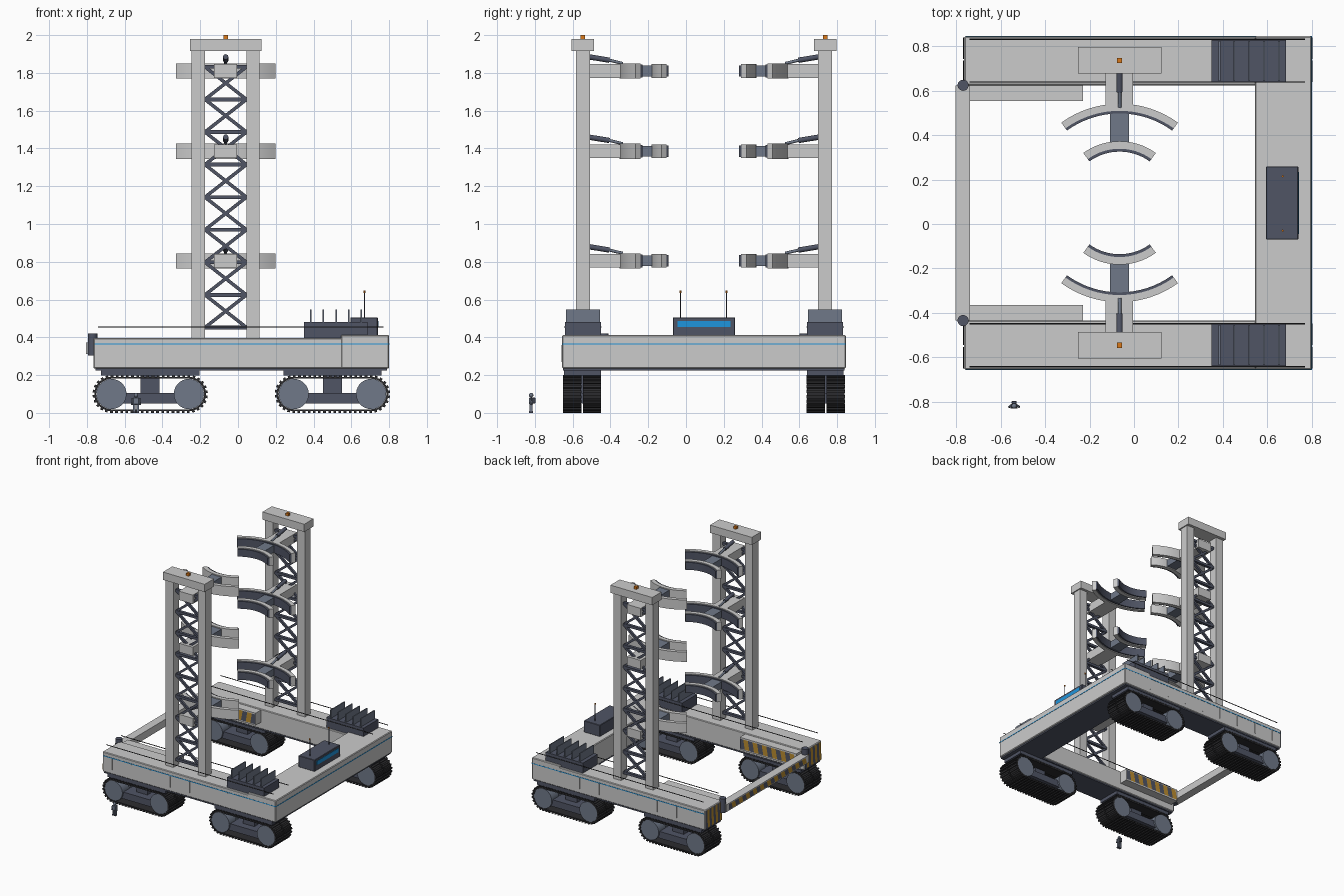
import bpy, bmesh, math
from mathutils import Matrix, Vector

if "Cube" in bpy.data.objects:
    bpy.data.objects.remove(bpy.data.objects["Cube"])

YC, TX = 0.095, -0.065          # mirror plane in y, tower centre in x


def material(name, rgb):
    m = bpy.data.materials.new(name)
    m.diffuse_color = (*rgb, 1)
    m.use_nodes = True
    m.node_tree.nodes["Principled BSDF"].inputs["Base Color"].default_value = m.diffuse_color
    return m


SLATE = material("slate", (.08, .09, .13))
STEEL = material("steel_blue", (.16, .19, .25))
BLACK = material("black", (.025, .025, .028))
BLUE = material("blue", (.013, .3, .72))
ORANGE = material("orange", (.7, .19, .01))
YELLOW = material("yellow", (.5, .27, .03))


def finish(name, bm, mat=None, smooth=False):
    bmesh.ops.recalc_face_normals(bm, faces=bm.faces)
    me = bpy.data.meshes.new(name)
    bm.to_mesh(me)
    bm.free()
    ob = bpy.data.objects.new(name, me)
    bpy.context.collection.objects.link(ob)
    if mat:
        me.materials.append(mat)
    if smooth:
        bpy.ops.object.select_all(action='DESELECT')
        ob.select_set(True)
        bpy.context.view_layer.objects.active = ob
        bpy.ops.object.shade_smooth_by_angle(angle=math.radians(35))
    return ob


def add_box(bm, c, size, rot=Matrix()):
    bmesh.ops.create_cube(bm, size=1, matrix=Matrix.Translation(c) @ rot @ Matrix.Diagonal((*size, 1)))


def box(name, x0, x1, y0, y1, z0, z1, mat=None, bevel=0):
    bm = bmesh.new()
    add_box(bm, ((x0 + x1) / 2, (y0 + y1) / 2, (z0 + z1) / 2), (x1 - x0, abs(y1 - y0), z1 - z0))
    if bevel:
        bmesh.ops.bevel(bm, geom=bm.edges[:], offset=bevel, segments=1, affect='EDGES')
    return finish(name, bm, mat)


def rod(name, a, b, r, mat=None, segs=16):
    a, b = Vector(a), Vector(b)
    bm = bmesh.new()
    m = Matrix.Translation((a + b) / 2) @ (b - a).to_track_quat('Z', 'Y').to_matrix().to_4x4()
    bmesh.ops.create_cone(bm, cap_ends=True, segments=segs, radius1=r, radius2=r, depth=(b - a).length, matrix=m)
    return finish(name, bm, mat, True)


def band(name, outer, inner, offset, mat=None, closed=False):
    """Solid between two matching point rows, swept by offset."""
    bm = bmesh.new()
    n = len(outer)
    o, i = [bm.verts.new(p) for p in outer], [bm.verts.new(p) for p in inner]
    faces = [bm.faces.new((o[k], o[(k + 1) % n], i[(k + 1) % n], i[k])) for k in range(n if closed else n - 1)]
    ext = bmesh.ops.extrude_face_region(bm, geom=faces, use_keep_orig=True)
    bmesh.ops.translate(bm, vec=offset, verts=[v for v in ext['geom'] if isinstance(v, bmesh.types.BMVert)])
    return finish(name, bm, mat, True)


def arc(name, r0, r1, s, z, h, mat=None):
    angs = [math.radians(-36 + 72 * k / 16) for k in range(17)]
    row = lambda r: [(TX + r * math.sin(t), YC + s * r * math.cos(t), z - h) for t in angs]
    band(name, row(r1), row(r0), (0, 0, 2 * h), mat)


def stadium(xc, half, r, y, zc):
    pts = []
    for sx, start in ((1, -90), (-1, 90)):
        for k in range(13):
            t = math.radians(start + 15 * k)
            pts.append((xc + sx * half + r * math.cos(t), y, zc + r * math.sin(t)))
    return pts


def hazard(name, axis, fixed, lo, hi, z0, z1, n):
    """Alternating slanted stripes on a plate facing x or y."""
    for mat, par in ((YELLOW, 0), (SLATE, 1)):
        bm = bmesh.new()
        w = (hi - lo) / n
        for k in range(par, n, 2):
            sl = w * .35
            q = [(lo + k * w, z0), (lo + (k + 1) * w, z0), (lo + (k + 1) * w + sl, z1), (lo + k * w + sl, z1)]
            q = [(min(u, hi), v) for u, v in q]
            bm.faces.new([bm.verts.new((fixed, u, v) if axis == 'x' else (u, fixed, v)) for u, v in q])
        finish(name, bm, mat)


def track_unit(xc, s):
    half, zc = 0.205, 0.1
    box("bogie_carrier", xc - .26, xc + .26, YC + s * .545, YC + s * .74, .197, .226, SLATE)
    box("bogie_beam", xc - .2, xc + .2, YC + s * .56, YC + s * .73, .05, .105, SLATE)
    box("bogie_post", xc - .05, xc + .05, YC + s * .62, YC + s * .67, .1, .2, SLATE)
    for d0, d1 in ((.545, .64), (.65, .745)):
        y0, y1 = sorted((YC + s * d0, YC + s * d1))
        band("track_belt", stadium(xc, half, .091, y0, zc), stadium(xc, half, .081, y0, zc),
             (0, y1 - y0, 0), BLACK, True)
        # cleats follow the belt path
        bm = bmesh.new()
        r, arc_len = .094, math.pi * .094
        total = 4 * half + 2 * arc_len
        for k in range(52):
            u = total * k / 52
            if u < 2 * half:
                x, z, t = -half + u, -r, 0
            elif u < 2 * half + arc_len:
                t = (u - 2 * half) / r
                x, z = half + r * math.sin(t), -r * math.cos(t)
            elif u < 4 * half + arc_len:
                x, z, t = half - (u - 2 * half - arc_len), r, math.pi
            else:
                t = math.pi + (u - 4 * half - arc_len) / r
                x, z = -half + r * math.sin(t), -r * math.cos(t)
            add_box(bm, (xc + x, (y0 + y1) / 2, zc + z), (.014, y1 - y0 + .002, .012), Matrix.Rotation(-t, 4, 'Y'))
        finish("track_cleats", bm, BLACK)
        for sx in (-1, 1):
            rod("track_wheel", (xc + sx * half, y0 + .002, zc), (xc + sx * half, y1 - .002, zc), .08, STEEL, 28)


for s in (-1, 1):
    Y = lambda d: YC + s * d
    # side beam with trim, ribs, rails and hazard ends
    box("side_beam", -.765, .797, Y(.53), Y(.75), .235, .397, None, .005)
    box("side_belly_plate", -.755, .79, Y(.535), Y(.745), .224, .236, SLATE)
    box("side_trim", -.76, .795, Y(.74), Y(.752), .362, .368, BLUE)
    for k in range(8):
        x = -.68 + .175 * k
        box("side_rib", x - .004, x + .004, Y(.745), Y(.753), .27, .36)
    for d in (.545, .738):
        rod("hand_rail", (-.74, Y(d), .455), (.77, Y(d), .455), .003, BLACK, 8)
    lo, hi = sorted((Y(.535), Y(.745)))
    hazard("beam_end_stripes", 'x', -.768, lo, hi, .245, .39, 8)
    box("inner_fender", -.74, -.23, Y(.46), Y(.54), .29, .39)
    hazard("fender_stripes", 'y', Y(.458), -.735, -.235, .3, .38, 12)
    rod("gate_pivot", (-.77, Y(.53), .305), (-.77, Y(.53), .42), .025, SLATE, 20)
    # radiator
    box("radiator_base", .35, .685, Y(.545), Y(.735), .395, .48, SLATE)
    for k in range(5):
        x = .385 + .067 * k
        box("radiator_fin", x - .004, x + .004, Y(.55), Y(.73), .48, .548, STEEL)
    for xc in (-.465, .5):
        track_unit(xc, s)

    # tower columns, cap and beacon
    for x0 in (-.245, .045):
        box("tower_column", x0, x0 + .07, Y(.603), Y(.678), .395, 1.92)
    box("tower_cap", -.253, .124, Y(.582), Y(.702), 1.917, 1.98)
    box("beacon", TX - .012, TX + .012, Y(.63), Y(.654), 1.98, 2, ORANGE)
    # lattice
    bm = bmesh.new()
    yc, step = Y(.64), .1725
    for k in range(8):
        z = .452 + step * k
        add_box(bm, (TX, yc, z), (.222, .024, .02))
        tilt = math.atan2(step, .22)
        for sg in (-1, 1):
            add_box(bm, (TX, yc, z + step / 2), (math.hypot(step, .22), .018, .018), Matrix.Rotation(sg * tilt, 4, 'Y'))
    add_box(bm, (TX, yc, .452 + step * 8), (.222, .024, .02))
    finish("tower_lattice", bm, SLATE)
    # clamp arms
    for z in (.805, 1.385, 1.81):
        box("arm_block", -.128, -.004, Y(.43), Y(.672), z - .036, z + .036)
        arc("outer_cradle", .415, .447, s, z, .04)
        arc("outer_cradle_pad", .403, .416, s, z, .034, SLATE)
        box("arm_slide", -.108, -.022, Y(.27), Y(.42), z - .028, z + .028, STEEL)
        arc("inner_cradle", .244, .278, s, z, .036)
        arc("inner_cradle_pad", .231, .245, s, z, .03, SLATE)
        rod("ram_cylinder", (TX, Y(.61), z + .075), (TX, Y(.5), z + .057), .014, SLATE)
        rod("ram_piston", (TX, Y(.5), z + .057), (TX, Y(.43), z + .04), .008, STEEL)

# rear cross beam
box("cross_beam", .545, .8, YC - .751, YC + .751, .235, .412, None, .005)
box("cross_belly_plate", .55, .79, YC - .54, YC + .54, .224, .236, SLATE)
box("cross_trim", .79, .802, YC - .752, YC + .752, .362, .368, BLUE)
# control cabin with window and antennas
box("control_cabin", .595, .74, -.07, .26, .41, .505, SLATE, .003)
box("cabin_window", .735, .743, -.045, .235, .455, .487, BLUE)
for y in (-.03, .215):
    rod("antenna", (.67, y, .5), (.67, y, .638), .003, SLATE, 8)
    rod("antenna_tip", (.67, y, .636), (.67, y, .648), .005, ORANGE, 8)

# gate bar
box("gate_bar", -.805, -.738, YC - .53, YC + .53, .312, .372)
hazard("gate_stripes", 'x', -.807, YC - .5, YC + .5, .32, .365, 22)

# standing figure for scale
px, py = -.54, -.82
for s in (-1, 1):
    box("figure_leg", px + s * .009 - .006, px + s * .009 + .006, py - .008, py + .008, 0, .045, STEEL)
    box("figure_boot", px + s * .009 - .007, px + s * .009 + .007, py - .012, py + .009, 0, .01, SLATE)
    rod("figure_arm", (px + s * .018, py, .078), (px + s * .022, py - .004, .042), .005, STEEL, 8)
box("figure_torso", px - .015, px + .015, py - .01, py + .01, .043, .082, STEEL, .003)
box("figure_pack", px - .011, px + .011, py + .009, py + .022, .05, .082, SLATE, .002)
bm = bmesh.new()
bmesh.ops.create_uvsphere(bm, u_segments=12, v_segments=8, radius=.012, matrix=Matrix.Translation((px, py, .094)))
finish("figure_head", bm, STEEL, True)
